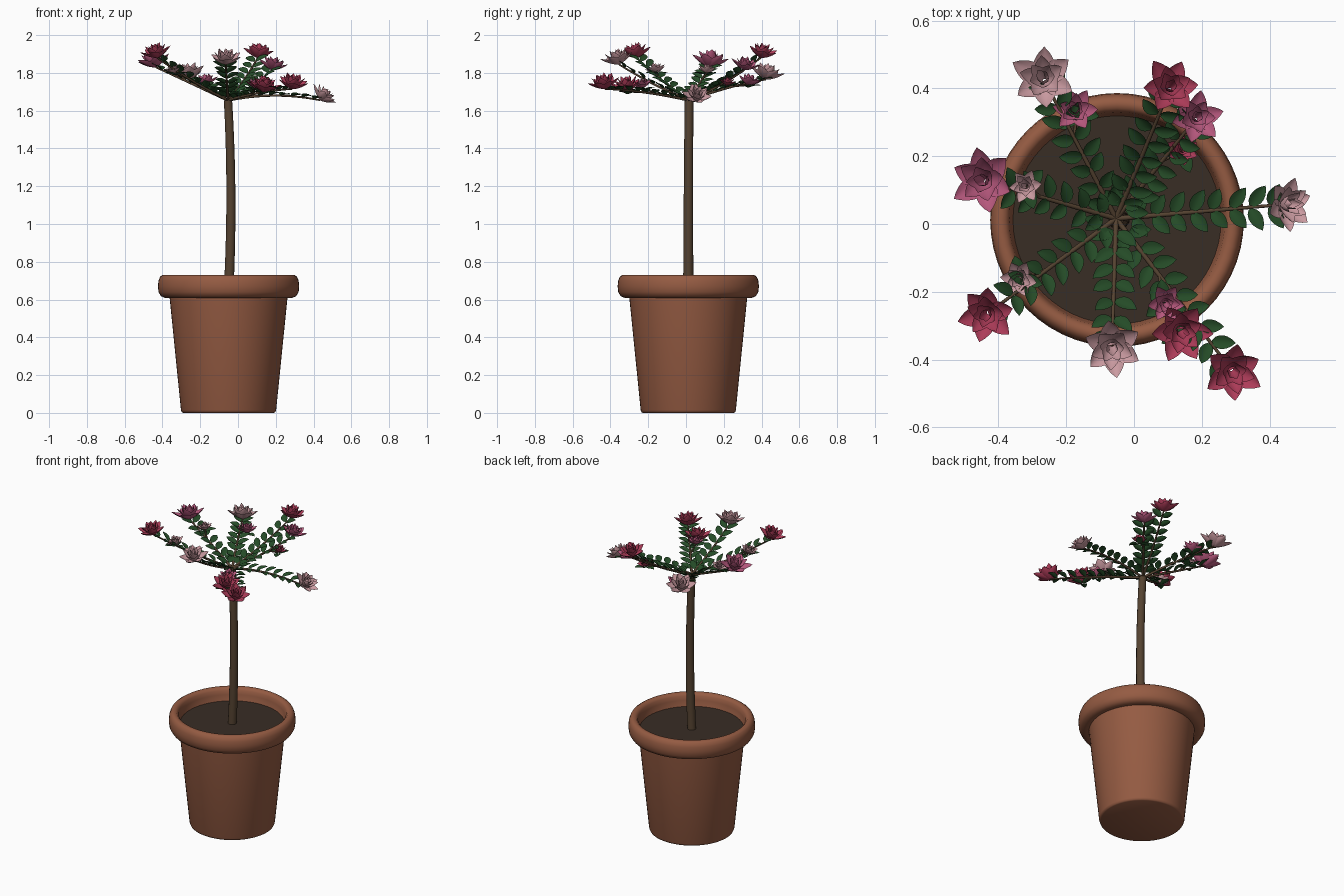
import bpy, bmesh, random
from math import sin, cos, pi, radians
from mathutils import Vector, Matrix

if "Cube" in bpy.data.objects:
    bpy.data.objects.remove(bpy.data.objects["Cube"])

random.seed(4)
CX, CY = -0.05, 0.012
UP = Vector((0, 0, 1))


def material(name, *rgb):
    m = bpy.data.materials.new(name)
    m.diffuse_color = (*rgb, 1)
    m.use_nodes = True
    m.node_tree.nodes["Principled BSDF"].inputs["Base Color"].default_value = m.diffuse_color
    return m


CLAY = material("clay", 0.30, 0.105, 0.055)
SOIL = material("soil", 0.04, 0.026, 0.018)
BARK = material("bark", 0.09, 0.055, 0.03)
LEAF = material("leaf", 0.018, 0.07, 0.02)
RED = material("crimson", 0.42, 0.045, 0.10)
PINK = material("pink", 0.48, 0.10, 0.21)
PALE = material("pale_pink", 0.60, 0.33, 0.36)


def finish(name, bm, mat):
    me = bpy.data.meshes.new(name)
    bm.to_mesh(me)
    bm.free()
    ob = bpy.data.objects.new(name, me)
    bpy.context.collection.objects.link(ob)
    me.materials.append(mat)
    bpy.ops.object.select_all(action='DESELECT')
    ob.select_set(True)
    bpy.context.view_layer.objects.active = ob
    bpy.ops.object.shade_smooth_by_angle(angle=radians(50))
    return ob


def lathe(name, profile, mat, n=56):
    bm = bmesh.new()
    rings = [[bm.verts.new((CX + r * cos(2 * pi * i / n), CY + r * sin(2 * pi * i / n), z))
              for i in range(n)] for r, z in profile]
    for a, b in zip(rings, rings[1:]):
        for i in range(n):
            j = (i + 1) % n
            bm.faces.new((a[i], a[j], b[j], b[i]))
    bmesh.ops.remove_doubles(bm, verts=bm.verts, dist=1e-5)
    bmesh.ops.recalc_face_normals(bm, faces=bm.faces)
    return finish(name, bm, mat)


def stem(name, pts, r0, r1, mat=BARK):
    cu = bpy.data.curves.new(name, 'CURVE')
    cu.dimensions = '3D'
    cu.bevel_depth = 1
    cu.bevel_resolution = 3
    cu.use_fill_caps = True
    sp = cu.splines.new('POLY')
    sp.points.add(len(pts) - 1)
    for i, p in enumerate(pts):
        sp.points[i].co = (*p, 1)
        sp.points[i].radius = r0 + (r1 - r0) * i / (len(pts) - 1)
    sp.use_smooth = True
    cu.materials.append(mat)
    ob = bpy.data.objects.new(name, cu)
    bpy.context.collection.objects.link(ob)


def arc(a, b, c, n=12):
    # quadratic curve through the control point b
    return [a * (1 - t) ** 2 + b * 2 * t * (1 - t) + c * t * t for t in [i / n for i in range(n + 1)]]


def frame(origin, x, z):
    # matrix with the x axis along x and the z axis close to z
    x = x.normalized()
    y = z.cross(x).normalized()
    m = Matrix((x, y, x.cross(y))).transposed().to_4x4()
    m.translation = origin
    return m


def blade(bm, mat, length, half, a0, a1, cup, start=0.0, nu=8, nv=4):
    # cupped pointed blade, rising from angle a0 to a1 along its length
    x, z, rows = start, 0.0, []
    for i in range(nu + 1):
        u = i / nu
        w = half * max(0.0, sin(pi * (0.05 + 0.95 * u ** 0.9))) ** 0.8
        a = radians(a0 + (a1 - a0) * u)
        row = []
        for j in range(nv + 1):
            v = 2 * j / nv - 1
            k = cup * w * v * v
            row.append(bm.verts.new(mat @ Vector((x - k * sin(a), v * w, z + k * cos(a)))))
        rows.append(row)
        x += length / nu * cos(a)
        z += length / nu * sin(a)
    for r, s in zip(rows, rows[1:]):
        for j in range(nv):
            bm.faces.new((r[j], s[j], s[j + 1], r[j + 1]))


def flower(name, base, axis, s, mat):
    bm = bmesh.new()
    side = Vector((0, 1, 0)) if abs(axis.y) < 0.7 else Vector((1, 0, 0))
    m = frame(base, side.cross(axis), axis)
    turn = random.uniform(0, 6)
    # rings: count, length, half width, start angle, end angle
    for n, L, w, a0, a1 in ((6, .100, .031, 18, 48), (5, .092, .026, 40, 68),
                            (5, .086, .020, 58, 82), (4, .080, .014, 72, 95)):
        for i in range(n):
            ang = turn + 2 * pi * i / n + random.uniform(-.12, .12)
            blade(bm, m @ Matrix.Rotation(ang, 4, 'Z'), L * s * random.uniform(.92, 1.06),
                  w * s, a0, a1, 0.45, 0.006 * s)
        turn += 0.55
    bmesh.ops.remove_doubles(bm, verts=bm.verts, dist=1e-5)
    return finish(name, bm, mat)


# pot with rolled rim, soil and trunk
lathe("pot", [(0, 0), (.24, 0), (.248, .004), (.252, .015), (.312, .61), (.335, .608), (.358, .618),
              (.371, .64), (.374, .67), (.371, .70), (.362, .722), (.348, .731), (.330, .729),
              (.318, .715), (.313, .69), (.305, .64), (.28, .60), (0, .60)], CLAY)
lathe("soil", [(0, .652), (.309, .652), (.30, .63), (0, .63)], SOIL)
TOP = Vector((CX - .003, CY + .004, 1.655))
stem("trunk", arc(Vector((CX, CY, .64)), Vector((CX + .026, CY, 1.15)), TOP, 16), .027, .023)

# main branches: flower x, y, base z, mid-branch lift, size, colour,
# then side blooms: x, y, base z, size, colour
branches = [
    ((.47, .06, 1.655, .025, .90, PALE), []),
    ((.11, .41, 1.880, -.015, .96, RED), []),
    ((.19, .32, 1.815, -.01, .85, PINK), [(.14, .215, 1.735, .55, RED)]),
    ((-.27, .435, 1.765, .01, 1.05, PALE), [(-.17, .33, 1.735, .72, PINK)]),
    ((-.45, .13, 1.830, .0, 1.08, PINK), [(-.315, .11, 1.800, .55, PALE)]),
    ((-.44, -.27, 1.880, -.01, .95, RED), [(-.335, -.16, 1.800, .62, PALE)]),
    ((-.065, -.37, 1.845, -.01, 1.0, PALE), []),
    ((.295, -.44, 1.715, .01, .98, RED),
     [(.135, -.31, 1.70, 1.0, RED), (.09, -.23, 1.72, .62, PINK)]),
]

for b, ((x, y, z, lift, s, mat), blooms) in enumerate(branches, 1):
    out = Vector((x - TOP.x, y - TOP.y, 0)).normalized()
    axis = (UP + out * (.75 if b == 1 else .25)).normalized()
    tip = Vector((x, y, z)) - out * (.035 if b == 1 else .015)
    path = arc(TOP, (TOP + tip) / 2 + UP * lift * 2, tip, 24)
    stem(f"branch_{b}", path, .008, .0045)
    flower(f"flower_{b}", tip, axis, s, mat)

    # paired leaves along the branch
    bm = bmesh.new()
    reach = (tip - TOP).length
    count = round(reach / .062)
    for k in range(count):
        t = .10 + .82 * k / (count - 1)
        i = min(int(t * 24), 23)
        p = path[i].lerp(path[i + 1], t * 24 - i)
        tan = (path[i + 1] - path[i]).normalized()
        lat = UP.cross(tan).normalized()
        nor = tan.cross(lat)
        for sgn in (-1, 1):
            a = radians(random.uniform(48, 66))
            d = tan * cos(a) + lat * sgn * sin(a) + nor * random.uniform(.1, .3)
            blade(bm, frame(p, d, nor), random.uniform(.064, .076), .0205, 8, -12, .35, .006, 6)
    bmesh.ops.remove_doubles(bm, verts=bm.verts, dist=1e-5)
    finish(f"leaves_{b}", bm, LEAF)

    # short side shoots with smaller blooms
    for k, (sx, sy, sz, ss, sm) in enumerate(blooms, 1):
        q = Vector((sx, sy, sz))
        f = max(2, int(24 * ((q - TOP).length / reach) - 3))
        root = path[min(f, 22)]
        stem(f"shoot_{b}_{k}", [root, root.lerp(q, .5), q], .005, .004)
        flower(f"side_flower_{b}_{k}", q, axis, ss, sm)
        # leaves under the bloom
        bm = bmesh.new()
        for j in range(3):
            m = Matrix.Translation(q - UP * .012) @ Matrix.Rotation(j * 2.1 + b, 4, 'Z')
            blade(bm, m, .066, .0205, 20, -5, .35, .004, 6)
        bmesh.ops.remove_doubles(bm, verts=bm.verts, dist=1e-5)
        finish(f"shoot_leaves_{b}_{k}", bm, LEAF)
